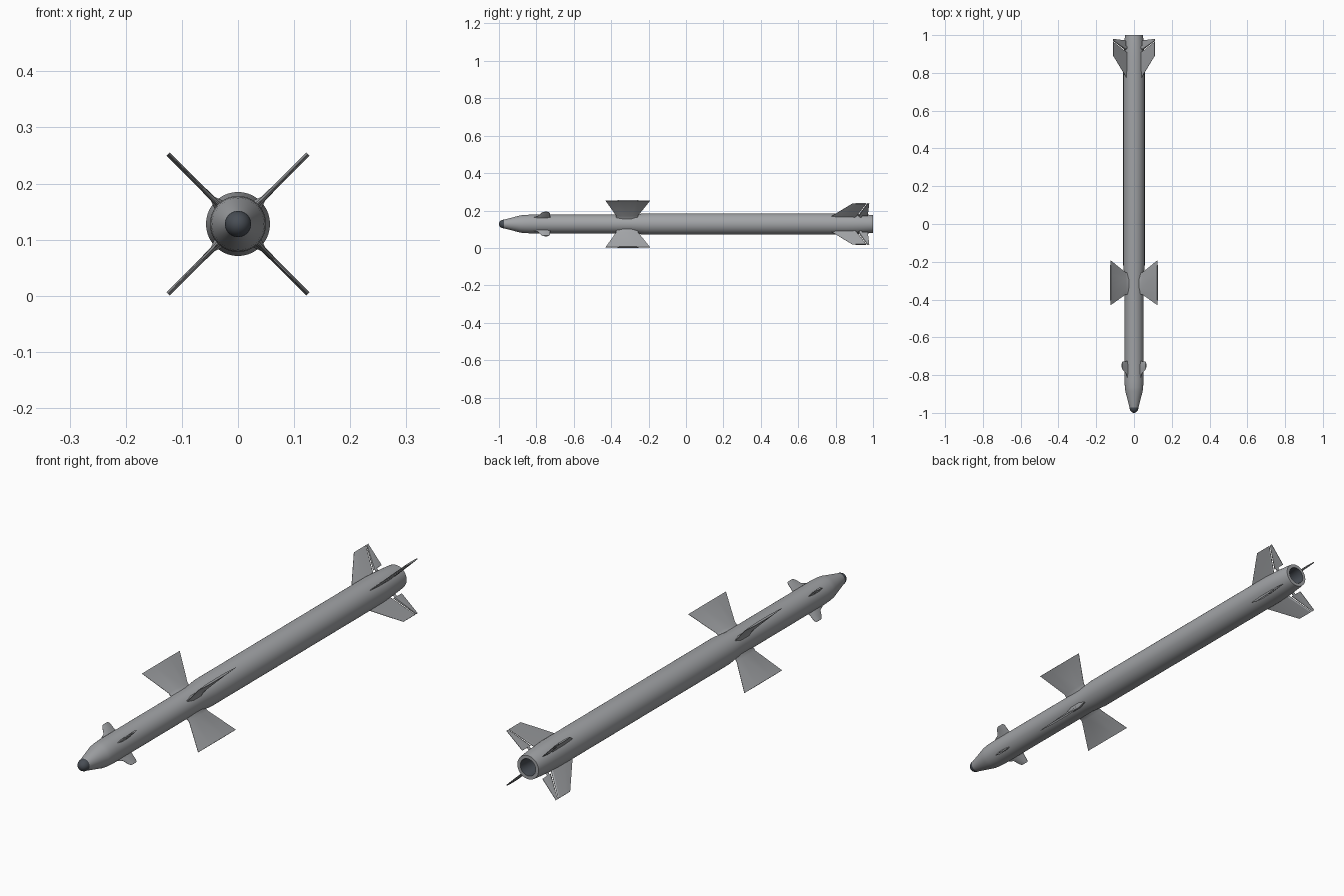
import bpy, bmesh, math
from mathutils import Vector

if "Cube" in bpy.data.objects:
    bpy.data.objects.remove(bpy.data.objects["Cube"])

CZ = 0.128   # height of the body axis
SEG = 64


def material(name, rgb):
    m = bpy.data.materials.new(name)
    m.diffuse_color = (*rgb, 1)
    m.use_nodes = True
    m.node_tree.nodes["Principled BSDF"].inputs["Base Color"].default_value = m.diffuse_color
    return m


GREY = material("body grey", (0.36, 0.37, 0.385))
DARK = material("dark blue grey", (0.065, 0.075, 0.09))


def finish(name, bm, mats, angle):
    bmesh.ops.recalc_face_normals(bm, faces=bm.faces)
    me = bpy.data.meshes.new(name)
    bm.to_mesh(me)
    bm.free()
    ob = bpy.data.objects.new(name, me)
    bpy.context.collection.objects.link(ob)
    for m in mats:
        me.materials.append(m)
    bpy.ops.object.select_all(action='DESELECT')
    bpy.context.view_layer.objects.active = ob
    ob.select_set(True)
    bpy.ops.object.shade_smooth_by_angle(angle=math.radians(angle))
    return ob


def lathe(name, profile, mat, angle=25):
    """Turn (y, radius) points around the body axis."""
    bm = bmesh.new()
    rings = []
    for y, r in profile:
        if r < 1e-6:
            rings.append([bm.verts.new((0, y, CZ))] * SEG)
        else:
            rings.append([bm.verts.new((r * math.cos(a), y, CZ + r * math.sin(a)))
                          for a in (2 * math.pi * i / SEG for i in range(SEG))])
    for a, b in zip(rings, rings[1:]):
        for i in range(SEG):
            j = (i + 1) % SEG
            bm.faces.new(list(dict.fromkeys((a[i], a[j], b[j], b[i]))))
    return finish(name, bm, [mat], angle)


def fins(name, stations, nose=0.3, tail=0.7, edge=0.15):
    """Four crossed blades; stations are (radius, y lead, y trail, thickness)."""
    bm = bmesh.new()
    for k in range(4):
        a = math.pi / 4 + k * math.pi / 2
        out = Vector((math.cos(a), 0, math.sin(a)))
        side = Vector((-math.sin(a), 0, math.cos(a)))
        rings = []
        for r, y0, y1, t in stations:
            h, e, c = t / 2, t / 2 * edge, y1 - y0
            pts = [(y0, e), (y0 + c * nose, h), (y0 + c * tail, h), (y1, e),
                   (y1, -e), (y0 + c * tail, -h), (y0 + c * nose, -h), (y0, -e)]
            rings.append([bm.verts.new(out * r + side * s + Vector((0, y, CZ)))
                          for y, s in pts])
        for p, q in zip(rings, rings[1:]):
            for i in range(8):
                j = (i + 1) % 8
                bm.faces.new((p[i], p[j], q[j], q[i]))
        bm.faces.new(rings[0])
        bm.faces.new(rings[-1])
    return finish(name, bm, [GREY], 20)


# Rounded dark seeker window
lathe("nose_tip", [(-0.972 - 0.028 * math.sin(t), 0.0235 * math.cos(t))
                   for t in (math.pi / 2 * (1 - i / 8) for i in range(9))], DARK, 40)

# Body: nose cone, slim front, wider motor tube, slight boat tail and rim
lathe("body", [(-0.972, 0.0), (-0.972, 0.0235), (-0.885, 0.046), (-0.865, 0.0485),
               (-0.83, 0.050), (-0.29, 0.050), (-0.22, 0.057), (0.86, 0.057),
               (0.93, 0.0535), (0.985, 0.049), (1.0, 0.047), (1.0, 0.034)], GREY)

# Hollow exhaust
lathe("nozzle", [(1.0, 0.034), (0.97, 0.030), (0.90, 0.028), (0.90, 0.0)], DARK)

# Small front fins
fins("front_fins", [(0.040, -0.815, -0.725, 0.010), (0.052, -0.812, -0.725, 0.009),
                    (0.060, -0.790, -0.727, 0.008), (0.082, -0.775, -0.728, 0.007),
                    (0.090, -0.765, -0.733, 0.006)])

# Large wings that widen towards the tip, with flared roots
fins("wings", [(0.044, -0.375, -0.255, 0.024), (0.054, -0.374, -0.258, 0.017),
               (0.064, -0.374, -0.256, 0.009), (0.176, -0.43, -0.192, 0.008)])

# Swept tail fins with separate trailing tabs
fins("tail_fins", [(0.045, 0.765, 0.905, 0.009), (0.056, 0.775, 0.910, 0.008),
                   (0.155, 0.89, 0.965, 0.006)], 0.4, 0.95, 0.2)
fins("tail_tabs", [(0.063, 0.920, 0.972, 0.007), (0.155, 0.969, 0.980, 0.005)],
     0.1, 0.4, 0.3)
# Hinge stubs joining the tabs to the body
fins("tab_hinges", [(0.046, 0.925, 0.940, 0.005), (0.066, 0.928, 0.943, 0.005)])
